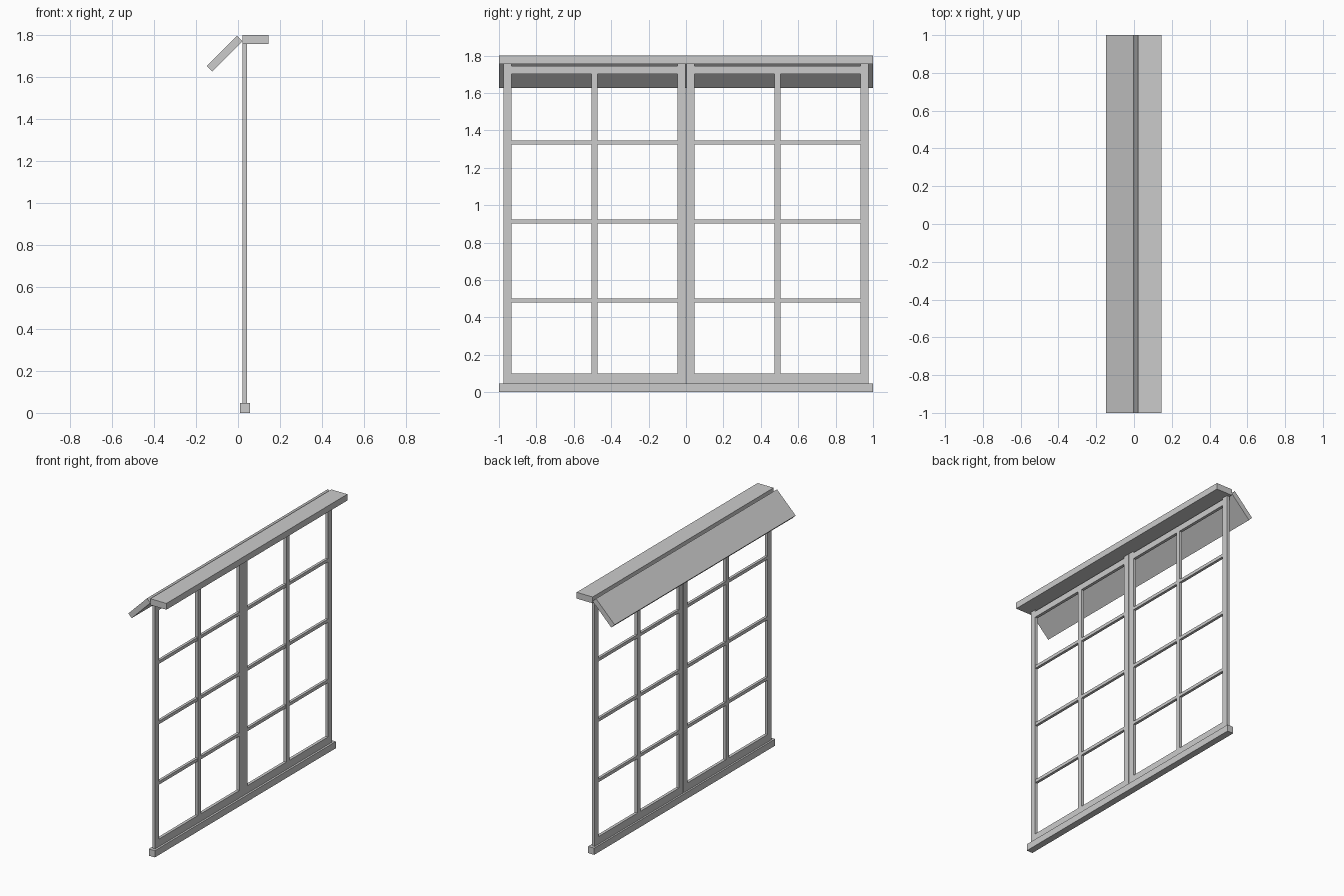
import bpy
from math import radians

cube = bpy.data.objects.get("Cube")
if cube:
    bpy.data.objects.remove(cube, do_unlink=True)

grey = bpy.data.materials.new("plain_grey")
grey.use_nodes = True
grey.diffuse_color = (0.6, 0.6, 0.6, 1)
grey.node_tree.nodes["Principled BSDF"].inputs["Base Color"].default_value = (0.6, 0.6, 0.6, 1)


def box(name, x, y, z, tilt=0):
    """Box from (low, high) ranges, optionally tilted about the y axis."""
    ranges = (x, y, z)
    bpy.ops.mesh.primitive_cube_add(size=1, location=[(a + b) / 2 for a, b in ranges])
    ob = bpy.context.object
    ob.name = name
    ob.scale = [b - a for a, b in ranges]
    ob.rotation_euler.y = tilt
    ob.data.materials.append(grey)
    return ob


FULL = (-1, 1)
DEPTH = (0.022, 0.043)
BAR_DEPTH = (0.023, 0.042)
SILL_TOP, HEAD = 0.047, 1.756

# Sill, head board and sloping rear board
box("sill", (0.01, 0.057), FULL, (0, SILL_TOP))
box("head_board", (0.022, 0.146), FULL, (HEAD, 1.8))
box("sloping_board", (-0.165, 0.039), FULL, (1.692, 1.729), radians(-45))

# Two mirrored window sashes
for side, s in (("right", -1), ("left", 1)):
    def span(a, b):
        return tuple(sorted((s * a, s * b)))

    box(side + "_outer_stile", DEPTH, span(0.933, 0.977), (SILL_TOP, HEAD))
    box(side + "_inner_stile", DEPTH, span(0.002, 0.046), (SILL_TOP, HEAD))
    box(side + "_top_rail", DEPTH, span(0.046, 0.933), (1.702, 1.745))
    box(side + "_bottom_rail", DEPTH, span(0.046, 0.933), (SILL_TOP, 0.1))
    box(side + "_upright_bar", DEPTH, span(0.473, 0.505), (0.1, 1.702))
    for i in range(3):
        z = 0.49 + 0.4225 * i
        box(f"{side}_cross_bar_{i + 1}", BAR_DEPTH, span(0.046, 0.933), (z - 0.011, z + 0.011))
